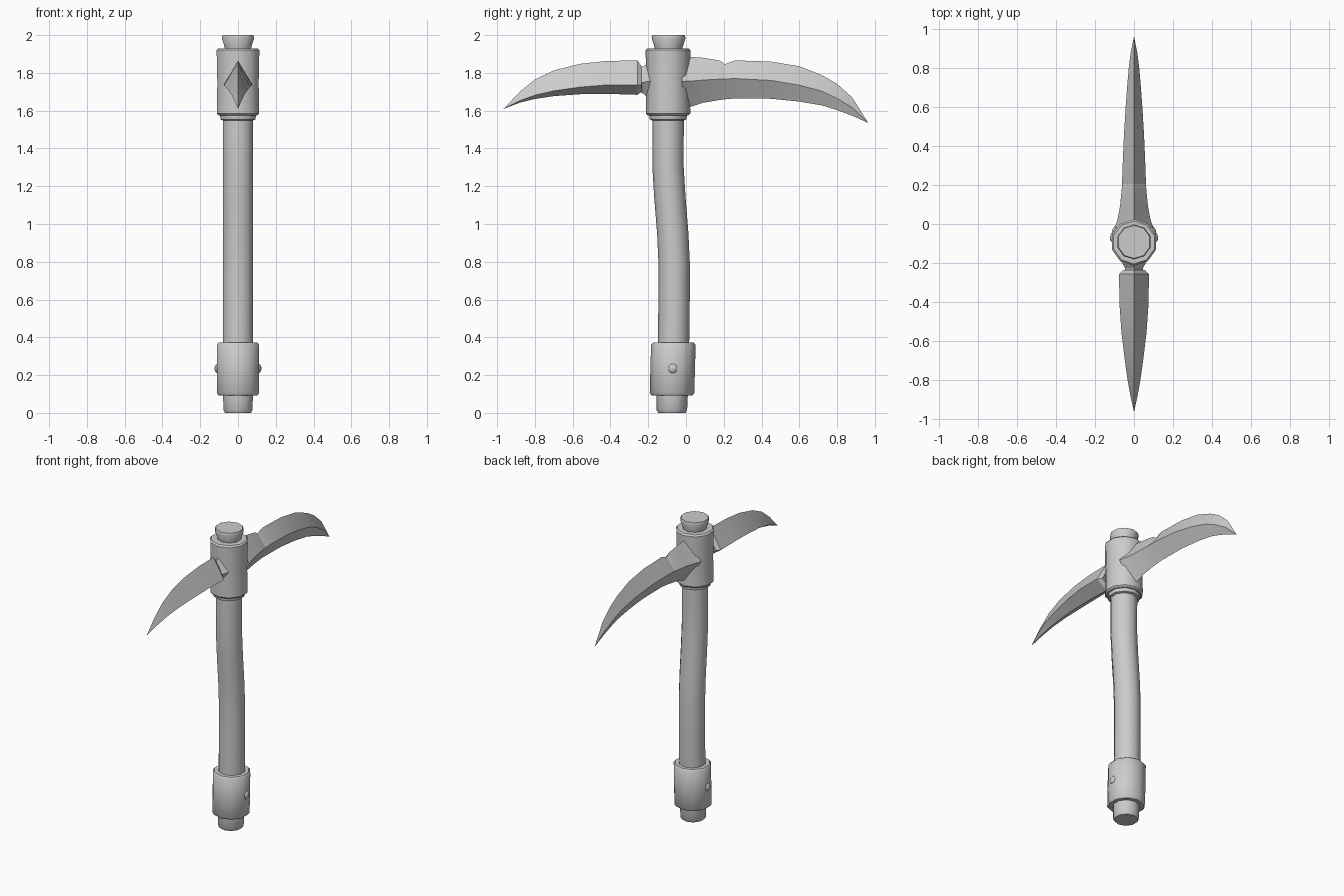
import bpy, bmesh, math


def loft(name, rings, smooth=None):
    """Skin a list of equal-length vertex rings and cap both ends."""
    bm = bmesh.new()
    loops = [[bm.verts.new(p) for p in ring] for ring in rings]
    n = len(loops[0])
    for a, b in zip(loops, loops[1:]):
        for i in range(n):
            j = (i + 1) % n
            bm.faces.new((a[i], a[j], b[j], b[i]))
    bm.faces.new(loops[0])
    bm.faces.new(loops[-1])
    bmesh.ops.remove_doubles(bm, verts=bm.verts[:], dist=1e-5)
    bmesh.ops.recalc_face_normals(bm, faces=bm.faces[:])
    me = bpy.data.meshes.new(name)
    bm.to_mesh(me)
    bm.free()
    ob = bpy.data.objects.new(name, me)
    bpy.context.collection.objects.link(ob)
    if smooth:
        bpy.ops.object.select_all(action='DESELECT')
        bpy.context.view_layer.objects.active = ob
        ob.select_set(True)
        bpy.ops.object.shade_smooth_by_angle(angle=math.radians(smooth))
    return ob


def turned(name, profile, sides=10):
    """Ten-sided rod from (z, centre y, radius) stations."""
    rings = []
    for z, cy, r in profile:
        rings.append([(r * math.sin(math.tau * i / sides),
                       cy + r * math.cos(math.tau * i / sides), z)
                      for i in range(sides)])
    return loft(name, rings, 40)


def blade(name, stations):
    """Diamond section from (y, top z, ridge z, bottom z, half width)."""
    return loft(name, [[(0, y, t), (w, y, m), (0, y, b), (-w, y, m)]
                       for y, t, m, b, w in stations], 15)


# bent wooden handle
turned("handle", [
    (0.09, -0.073, 0.081), (0.37, -0.066, 0.083), (0.6, -0.063, 0.083),
    (0.8, -0.063, 0.083), (0.95, -0.070, 0.083), (1.15, -0.086, 0.083),
    (1.3, -0.095, 0.083), (1.45, -0.095, 0.083), (1.6, -0.094, 0.083)])

# flared handle end above the head
turned("top_knob", [
    (1.90, -0.092, 0.070), (1.935, -0.092, 0.074),
    (1.985, -0.092, 0.090), (2.0, -0.092, 0.085)])

# head collar with lower ring
turned("head_collar", [
    (1.575, -0.095, 0.108), (1.585, -0.095, 0.118), (1.75, -0.095, 0.115),
    (1.92, -0.095, 0.119), (1.93, -0.095, 0.110)])
turned("collar_ring", [
    (1.548, -0.095, 0.084), (1.553, -0.095, 0.096), (1.566, -0.095, 0.099),
    (1.58, -0.095, 0.099)])

# grip collar and butt, tilted slightly with the handle
turned("grip_collar", [
    (0.092, -0.074, 0.108), (0.105, -0.074, 0.118),
    (0.36, -0.067, 0.118), (0.372, -0.067, 0.108)])
turned("butt", [
    (0.0, -0.075, 0.072), (0.016, -0.075, 0.081), (0.10, -0.073, 0.083)])

# rivets on both sides of the grip collar
for side, label in ((-1, "left"), (1, "right")):
    bpy.ops.mesh.primitive_uv_sphere_add(segments=12, ring_count=8, radius=1,
                                         location=(side * 0.107, -0.07, 0.235))
    ob = bpy.context.object
    ob.name = "rivet_" + label
    ob.scale = (0.017, 0.026, 0.026)
    bpy.ops.object.shade_smooth()

# long rear blade with a nick in its upper edge
blade("rear_blade", [
    (-0.02, 1.885, 1.755, 1.605, 0.098),
    (0.03, 1.885, 1.757, 1.622, 0.083),
    (0.09, 1.880, 1.762, 1.642, 0.072),
    (0.18, 1.865, 1.767, 1.657, 0.063),
    (0.205, 1.846, 1.768, 1.660, 0.061),
    (0.26, 1.866, 1.770, 1.665, 0.060),
    (0.45, 1.860, 1.760, 1.663, 0.052),
    (0.60, 1.835, 1.735, 1.648, 0.043),
    (0.72, 1.788, 1.703, 1.628, 0.034),
    (0.80, 1.742, 1.665, 1.603, 0.027),
    (0.88, 1.670, 1.616, 1.573, 0.017),
    (0.965, 1.535, 1.535, 1.535, 0.0)])

# short front blade with chamfered base
blade("front_blade", [
    (-0.235, 1.835, 1.737, 1.70, 0.055),
    (-0.258, 1.866, 1.736, 1.684, 0.077),
    (-0.42, 1.863, 1.736, 1.689, 0.074),
    (-0.56, 1.848, 1.725, 1.687, 0.064),
    (-0.70, 1.813, 1.705, 1.677, 0.047),
    (-0.80, 1.765, 1.682, 1.662, 0.033),
    (-0.88, 1.700, 1.653, 1.642, 0.019),
    (-0.965, 1.61, 1.61, 1.61, 0.0)])

# pinched neck between collar and front blade
blade("front_neck", [
    (-0.15, 1.89, 1.755, 1.63, 0.085),
    (-0.205, 1.852, 1.755, 1.67, 0.058),
    (-0.225, 1.835, 1.750, 1.69, 0.046),
    (-0.25, 1.835, 1.745, 1.70, 0.046)])
